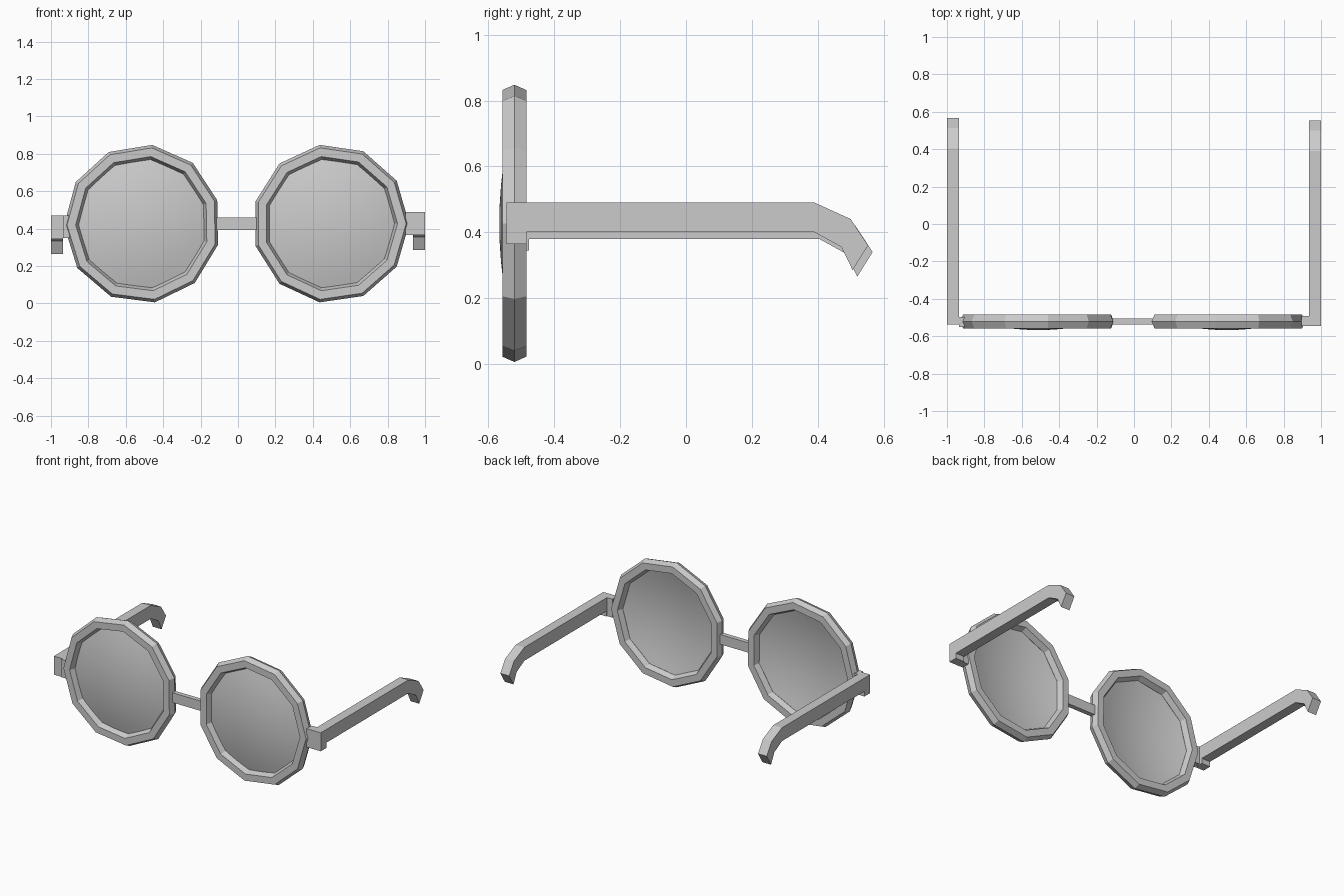
import bpy, bmesh
from math import cos, sin, radians, pi

if "Cube" in bpy.data.objects:
    bpy.data.objects.remove(bpy.data.objects["Cube"])

SIDES = 11


def make_object(name, bm):
    bmesh.ops.recalc_face_normals(bm, faces=bm.faces[:])
    mesh = bpy.data.meshes.new(name)
    bm.to_mesh(mesh)
    bm.free()
    obj = bpy.data.objects.new(name, mesh)
    bpy.context.collection.objects.link(obj)
    return obj


def box(name, x0, x1, y0, y1, z0, z1):
    bm = bmesh.new()
    bmesh.ops.create_cube(bm, size=1)
    for v in bm.verts:
        v.co.x = x0 + (v.co.x + 0.5) * (x1 - x0)
        v.co.y = y0 + (v.co.y + 0.5) * (y1 - y0)
        v.co.z = z0 + (v.co.z + 0.5) * (z1 - z0)
    return make_object(name, bm)


def ring_verts(bm, cx, cz, y, r, side, tilt, n):
    # one vertex points outward, away from the bridge
    verts = []
    for i in range(n):
        a = 2 * pi * i / n + tilt
        verts.append(bm.verts.new((cx + side * r * cos(a), y, cz + r * 1.015 * sin(a))))
    return verts


def bridge_rings(bm, a, b):
    n = len(a)
    for i in range(n):
        j = (i + 1) % n
        bm.faces.new((a[i], a[j], b[j], b[i]))


def rim(name, cx, cz, side, tilt):
    # hexagonal section swept around an 11-sided loop
    section = [(0.419, -0.521), (0.403, -0.558), (0.357, -0.558),
               (0.341, -0.521), (0.357, -0.485), (0.403, -0.485)]
    bm = bmesh.new()
    loops = [ring_verts(bm, cx, cz, y, r, side, tilt, SIDES) for r, y in section]
    for k in range(len(loops)):
        bridge_rings(bm, loops[k], loops[(k + 1) % len(loops)])
    make_object(name, bm)


def lens(name, cx, cz, side, tilt):
    # shallow smooth dome bulging forwards
    bm = bmesh.new()
    edge, rise, rings = 0.345, 0.047, 6
    n = SIDES * 4
    loops = []
    for k in range(1, rings + 1):
        t = k / rings
        loops.append(ring_verts(bm, cx, cz, -0.567 + rise * t * t, edge * t, side, tilt, n))
    for a, b in zip(loops, loops[1:]):
        bridge_rings(bm, a, b)
    tip = bm.verts.new((cx, -0.567, cz))
    for i in range(n):
        bm.faces.new((tip, loops[0][i], loops[0][(i + 1) % n]))
    for f in bm.faces:
        f.smooth = True
    obj = make_object(name, bm)
    # the dome front faces -y
    if obj.data.polygons[0].normal.y > 0:
        obj.data.flip_normals()


def temple_arm(name, x0, x1, dy, dz):
    # side profile (y, z): hinge lug at the front, hooked ear tip at the back
    profile = [(-0.545, 0.365), (-0.485, 0.365), (-0.485, 0.40), (0.39, 0.40),
               (0.472, 0.355), (0.506, 0.285), (0.553, 0.36), (0.50, 0.44),
               (0.39, 0.49), (-0.545, 0.49)]
    bm = bmesh.new()
    face = bm.faces.new([bm.verts.new((x0, y + dy * (1 if y > 0 else 0.6), z + dz))
                         for y, z in profile])
    new = bmesh.ops.extrude_face_region(bm, geom=[face])["geom"]
    bmesh.ops.translate(bm, vec=(x1 - x0, 0, 0),
                        verts=[g for g in new if isinstance(g, bmesh.types.BMVert)])
    make_object(name, bm)


# rims and lenses
for label, cx, cz, side, tilt in (("left", -0.511, 0.426, -1, radians(-1)),
                                  ("right", 0.496, 0.427, 1, radians(0))):
    rim(label + "_rim", cx, cz, side, tilt)
    lens(label + "_lens", cx, cz, side, tilt)

# nose bridge
box("nose_bridge", -0.12, 0.11, -0.536, -0.505, 0.393, 0.459)

# arms and hinges, the left pair sitting slightly lower
temple_arm("right_arm", 0.935, 1.0, 0.0, 0.0)
temple_arm("left_arm", -1.0, -0.935, 0.014, -0.02)
box("right_hinge", 0.895, 0.936, -0.545, -0.492, 0.365, 0.49)
box("left_hinge", -0.936, -0.90, -0.55, -0.498, 0.35, 0.47)
